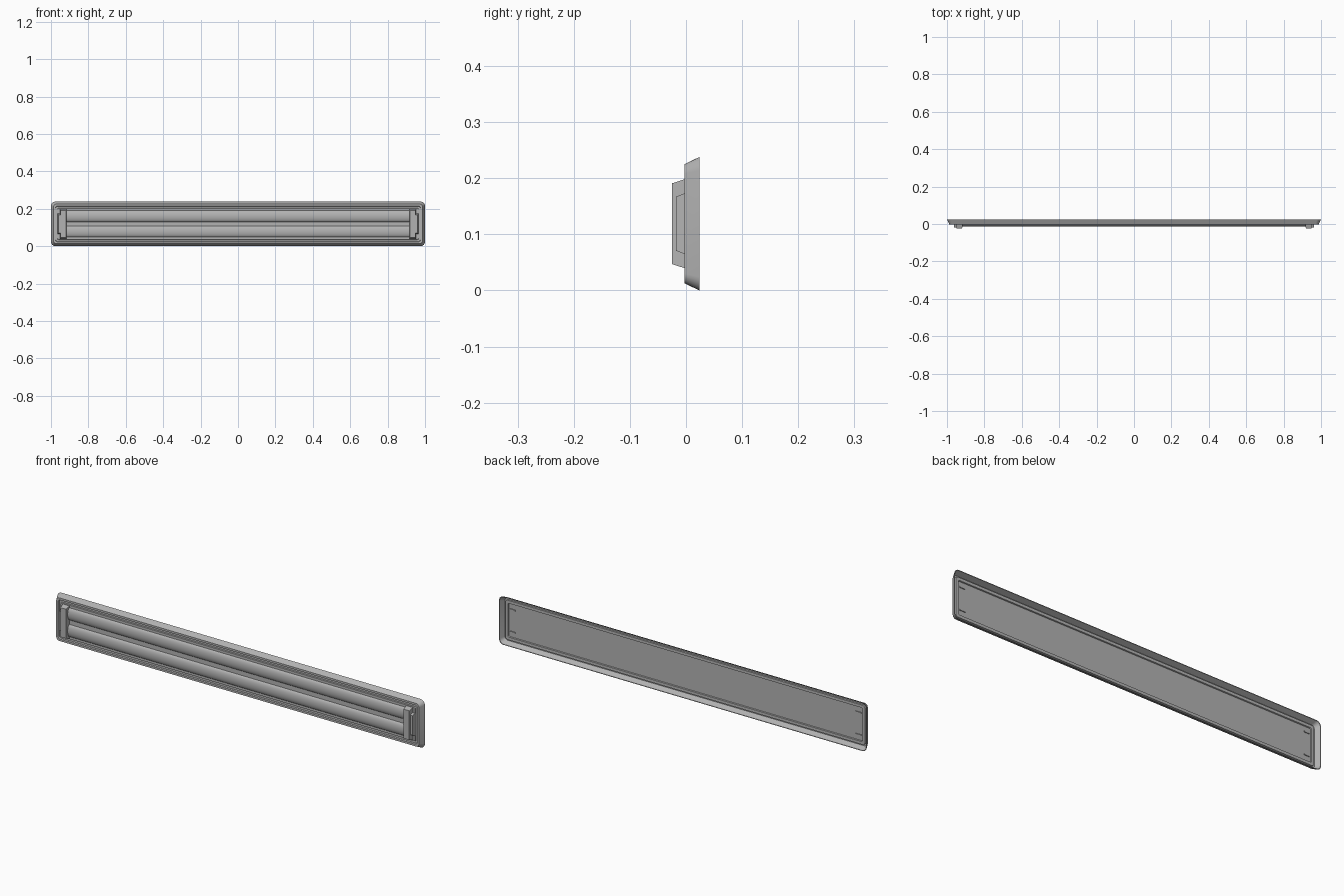
import bpy, bmesh, math
from mathutils import Matrix

cube = bpy.data.objects.get("Cube")
if cube:
    bpy.data.objects.remove(cube)

MID = 0.119  # height of the centre line

grey = bpy.data.materials.new("satin_grey")
grey.use_nodes = True
grey.diffuse_color = (0.45, 0.45, 0.45, 1)
grey.node_tree.nodes["Principled BSDF"].inputs["Base Color"].default_value = grey.diffuse_color


def finish(name, bm, smooth=True):
    bmesh.ops.recalc_face_normals(bm, faces=bm.faces)
    mesh = bpy.data.meshes.new(name)
    bm.to_mesh(mesh)
    bm.free()
    ob = bpy.data.objects.new(name, mesh)
    bpy.context.collection.objects.link(ob)
    mesh.materials.append(grey)
    if smooth:
        bpy.ops.object.select_all(action='DESELECT')
        ob.select_set(True)
        bpy.context.view_layer.objects.active = ob
        bpy.ops.object.shade_smooth_by_angle(angle=math.radians(35))
    return ob


def rounded_ring(bm, inset, y, steps=6):
    """Rounded rectangle facing the front, shrunk by inset."""
    r = max(0.024 - inset * 0.5, 0.006)
    hx, hz = 1 - inset - r, MID - inset - r
    verts = []
    for i, (sx, sz) in enumerate([(1, 1), (-1, 1), (-1, -1), (1, -1)]):
        for k in range(steps + 1):
            a = math.pi / 2 * (i + k / steps)
            verts.append(bm.verts.new((sx * hx + r * math.cos(a), y,
                                       MID + sz * hz + r * math.sin(a))))
    return verts


def loft(bm, rings):
    for a, b in zip(rings, rings[1:]):
        n = len(a)
        for i in range(n):
            bm.faces.new((a[i], a[(i + 1) % n], b[(i + 1) % n], b[i]))
    bm.faces.new(rings[0])
    bm.faces.new(rings[-1])


# Pressed housing: front skin from the plate outwards, then the hollow back
bm = bmesh.new()
profile = [(0.036, -0.001), (0.034, 0.004), (0.025, 0.004), (0.023, -0.003),
           (0.013, -0.003), (0, 0.024), (0.003, 0.024), (0.015, 0),
           (0.021, 0), (0.022, 0.007), (0.036, 0.007), (0.038, 0.002)]
loft(bm, [rounded_ring(bm, i, y) for i, y in profile])
finish("housing", bm)

# Two long lamp tubes, seen as rounded half covers on the plate
for name, z in (("upper_tube", MID + 0.041), ("lower_tube", MID - 0.041)):
    bm = bmesh.new()
    rings = []
    for x in (-0.925, 0.925):
        arc = [math.pi * k / 16 for k in range(17)]
        rings.append([bm.verts.new((x, -0.013 * math.sin(a), z + 0.03 * math.cos(a)))
                      for a in arc])
    loft(bm, rings)
    finish(name, bm)


def tapered_block(name, x, half_x, half_z, front, taper_x, taper_z):
    """Block on the plate, narrowing towards the front."""
    bm = bmesh.new()
    rings = []
    for y, tx, tz in ((0.0, 0, 0), (front, taper_x, taper_z)):
        rings.append([bm.verts.new((x + sx * (half_x - tx), y, MID + sz * (half_z - tz)))
                      for sx, sz in ((1, 1), (-1, 1), (-1, -1), (1, -1))])
    loft(bm, rings)
    return finish(name, bm, False)


# Lamp holders, stepped end covers and clips at both ends
for side, s in (("left", 1), ("right", -1)):
    tapered_block(side + "_holder", s * 0.934, 0.018, 0.08, -0.025, 0.003, 0.008)
    tapered_block(side + "_end_cover", s * 0.952, 0.012, 0.055, -0.018, 0.003, 0.007)
    for level, z in (("upper", MID + 0.055), ("lower", MID - 0.055)):
        bm = bmesh.new()
        bmesh.ops.create_cube(bm, size=1, matrix=Matrix.Translation((s * 0.94, 0.003, z))
                              @ Matrix.Diagonal((0.03, 0.006, 0.005, 1)))
        finish(f"{side}_{level}_back_clip", bm, False)
